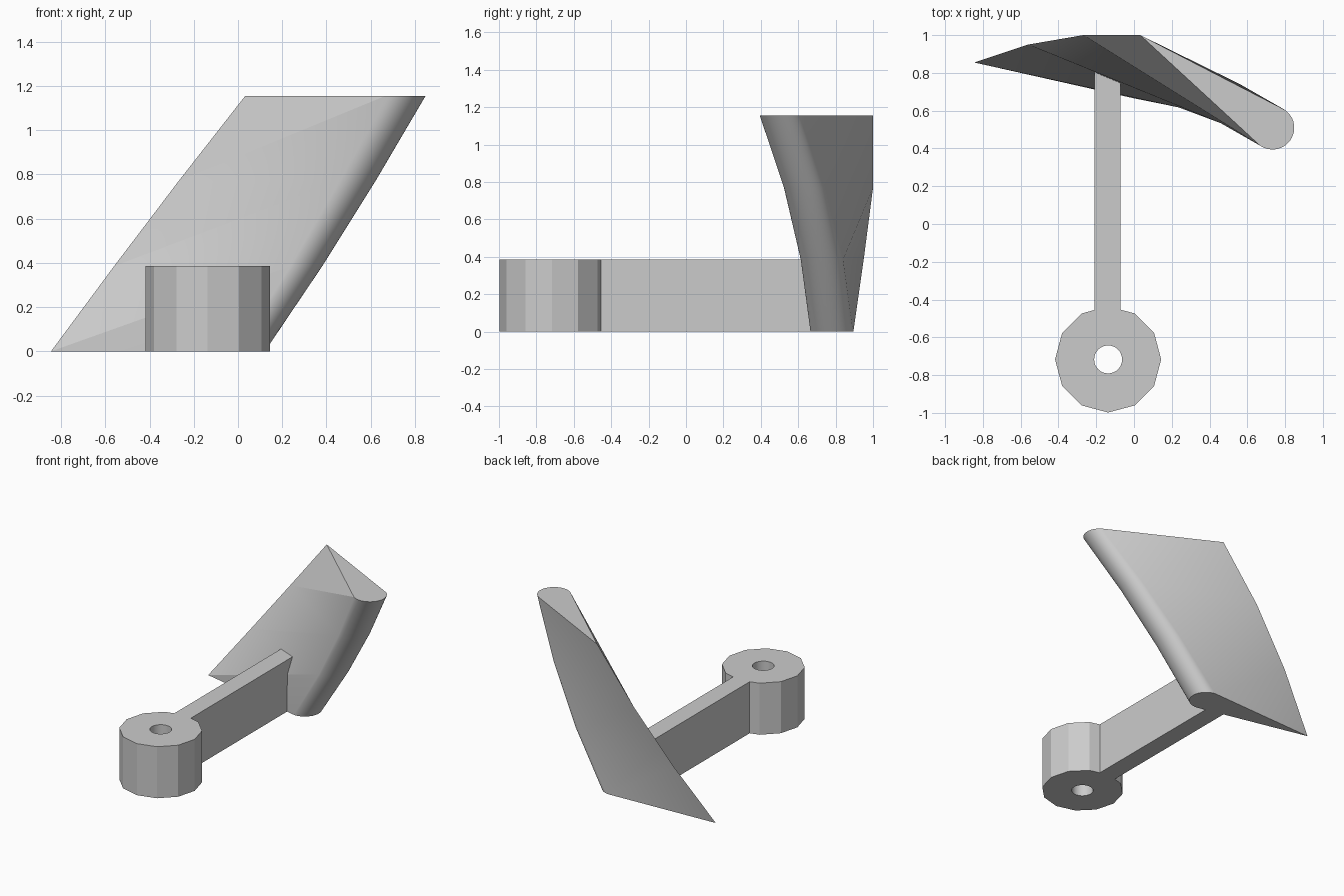
import bpy, bmesh, math
from mathutils import Vector

if "Cube" in bpy.data.objects:
    bpy.data.objects.remove(bpy.data.objects["Cube"], do_unlink=True)

GREY = (0.6, 0.6, 0.6, 1)
grey = bpy.data.materials.new("light grey")
grey.use_nodes = True
grey.diffuse_color = GREY
grey.node_tree.nodes["Principled BSDF"].inputs["Base Color"].default_value = GREY

HEIGHT = 0.385          # hub and arm height, also one blade step
HUB = Vector((-0.137, -0.717, 0))


def finish(name, bm):
    """Turn a bmesh into a shaded, coloured object."""
    bmesh.ops.recalc_face_normals(bm, faces=bm.faces[:])
    mesh = bpy.data.meshes.new(name)
    bm.to_mesh(mesh)
    bm.free()
    mesh.materials.append(grey)
    obj = bpy.data.objects.new(name, mesh)
    bpy.context.collection.objects.link(obj)
    bpy.ops.object.select_all(action='DESELECT')
    obj.select_set(True)
    bpy.context.view_layer.objects.active = obj
    bpy.ops.object.shade_smooth_by_angle(angle=math.radians(26))
    return obj


def ring_edges(bm, centre, radius, sides):
    verts = []
    for i in range(sides):
        a = math.tau * i / sides
        verts.append(bm.verts.new(centre + radius * Vector((math.cos(a), math.sin(a), 0))))
    return [bm.edges.new((verts[i - 1], verts[i])) for i in range(sides)]


# Hub: twelve-sided boss with a round bore
bm = bmesh.new()
edges = ring_edges(bm, HUB, 0.281, 12) + ring_edges(bm, HUB, 0.074, 32)
bmesh.ops.triangle_fill(bm, edges=edges, use_beauty=True)
extruded = bmesh.ops.extrude_face_region(bm, geom=bm.faces[:], use_keep_orig=True)
top = [v for v in extruded["geom"] if isinstance(v, bmesh.types.BMVert)]
bmesh.ops.translate(bm, verts=top, vec=(0, 0, HEIGHT))
finish("hub", bm)

# Arm: straight bar from the hub into the blade
bm = bmesh.new()
bmesh.ops.create_cube(bm, size=1)
start, end = -0.47, 0.82
bmesh.ops.scale(bm, verts=bm.verts[:], vec=(0.136, end - start, HEIGHT))
bmesh.ops.translate(bm, verts=bm.verts[:], vec=(HUB.x - 0.003, (start + end) / 2, HEIGHT / 2))
finish("arm", bm)

# Blade: teardrop section lofted through four twisted, swept levels
CHORD, NOSE, ARC = 0.855, 0.115, 24
TIPS = [(-0.845, 0.855), (-0.56, 0.95), (-0.268, 1.0), (0.033, 1.0)]
bm = bmesh.new()
levels = []
for step, (tx, ty) in enumerate(TIPS):
    turn = math.radians(-5 - 10 * step)
    z = HEIGHT * step
    cx, cy = tx + CHORD * math.cos(turn), ty + CHORD * math.sin(turn)
    loop = [bm.verts.new((tx, ty, z))]
    for i in range(ARC + 1):
        a = turn - math.pi / 2 + math.pi * i / ARC
        loop.append(bm.verts.new((cx + NOSE * math.cos(a), cy + NOSE * math.sin(a), z)))
    levels.append(loop)
for low, high in zip(levels, levels[1:]):
    for i in range(len(low)):
        j = (i + 1) % len(low)
        bm.faces.new((low[i], low[j], high[j]))
        bm.faces.new((low[i], high[j], high[i]))
bm.faces.new(levels[0])
bm.faces.new(levels[-1])
finish("blade", bm)
